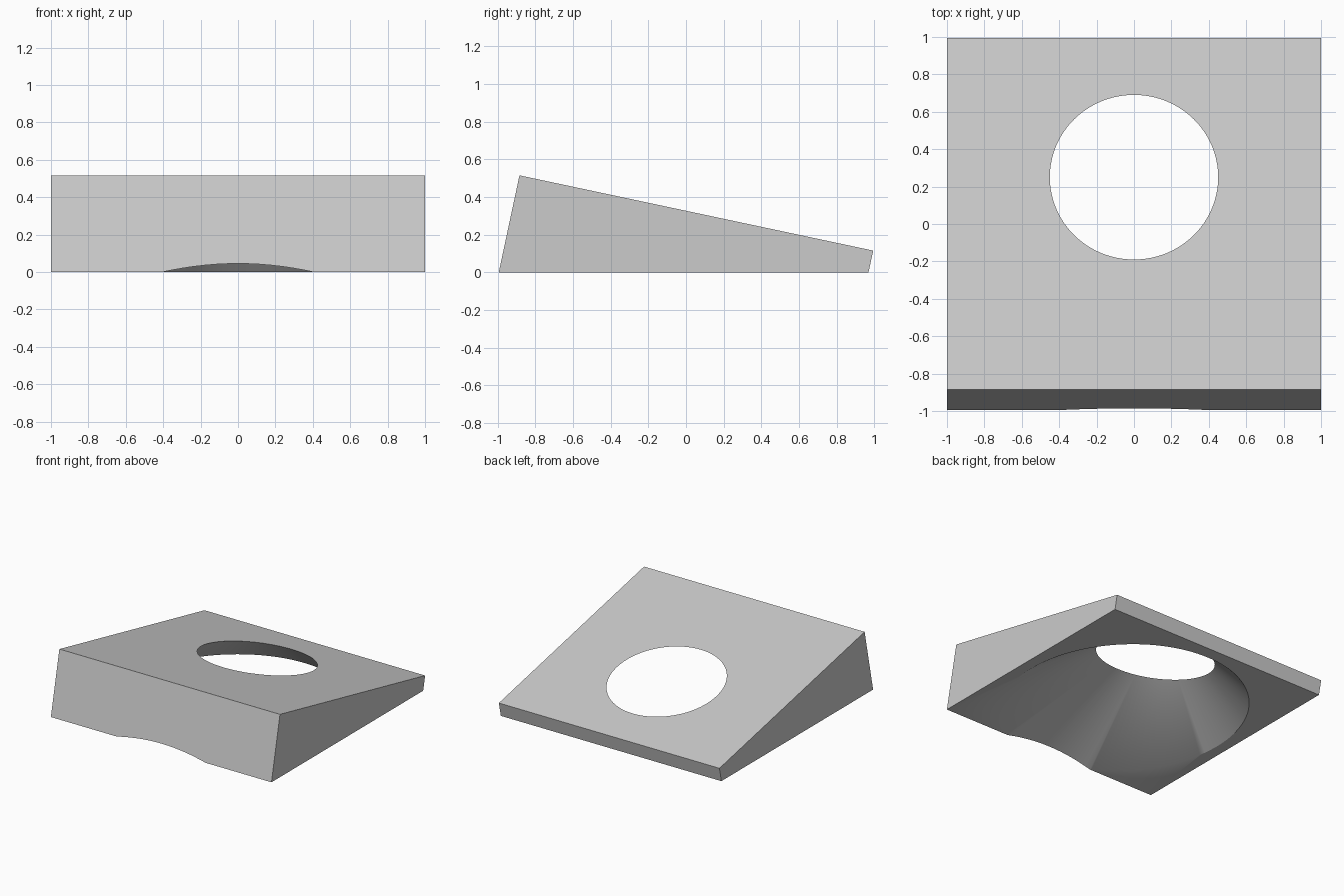
import bpy, bmesh
from math import radians
from mathutils import Vector, Matrix

cube = bpy.data.objects.get("Cube")
if cube:
    bpy.data.objects.remove(cube, do_unlink=True)

TILT = radians(12)            # slope of the top face
HOLE = Vector((0, 0.25, 0.2735))   # hole centre on the top face
RADIUS, FLARE = 0.45, 1.48    # hole radius and growth per unit depth


def make_object(name, bm):
    bmesh.ops.recalc_face_normals(bm, faces=bm.faces)
    mesh = bpy.data.meshes.new(name)
    bm.to_mesh(mesh)
    bm.free()
    obj = bpy.data.objects.new(name, mesh)
    bpy.context.collection.objects.link(obj)
    return obj


grey = bpy.data.materials.new("plain grey")
grey.use_nodes = True
colour = (0.6, 0.6, 0.6, 1)
grey.diffuse_color = colour
grey.node_tree.nodes["Principled BSDF"].inputs["Base Color"].default_value = colour

# Wedge body: side profile extruded across the width
profile = [(-0.995, 0), (0.97, 0), (0.995, 0.115), (-0.885, 0.515)]
bm = bmesh.new()
side = bm.faces.new([bm.verts.new((-1, y, z)) for y, z in profile])
moved = bmesh.ops.extrude_face_region(bm, geom=[side])["geom"]
bmesh.ops.translate(bm, vec=(2, 0, 0),
                    verts=[v for v in moved if isinstance(v, bmesh.types.BMVert)])
wedge = make_object("wedge_body", bm)
wedge.data.materials.append(grey)

# Flared hole cutter, square to the sloping top
above, below = 0.05, 0.75
tilt = Matrix.Rotation(-TILT, 4, "X")
centre = HOLE - tilt @ Vector((0, 0, (below - above) / 2))
bm = bmesh.new()
bmesh.ops.create_cone(bm, cap_ends=True, segments=128,
                      radius1=RADIUS + FLARE * below,
                      radius2=RADIUS - FLARE * above,
                      depth=above + below,
                      matrix=Matrix.Translation(centre) @ tilt)
cutter = make_object("hole_cutter", bm)
cutter.data.materials.append(grey)
cutter.hide_render = True

# Cut the hole and keep only the finished wedge
cut = wedge.modifiers.new("flared hole", "BOOLEAN")
cut.operation = "DIFFERENCE"
cut.solver = "EXACT"
cut.object = cutter
bpy.ops.object.select_all(action="DESELECT")
wedge.select_set(True)
bpy.context.view_layer.objects.active = wedge
bpy.ops.object.modifier_apply(modifier=cut.name)
bpy.data.objects.remove(cutter, do_unlink=True)
bpy.ops.object.shade_smooth_by_angle(angle=radians(30))
